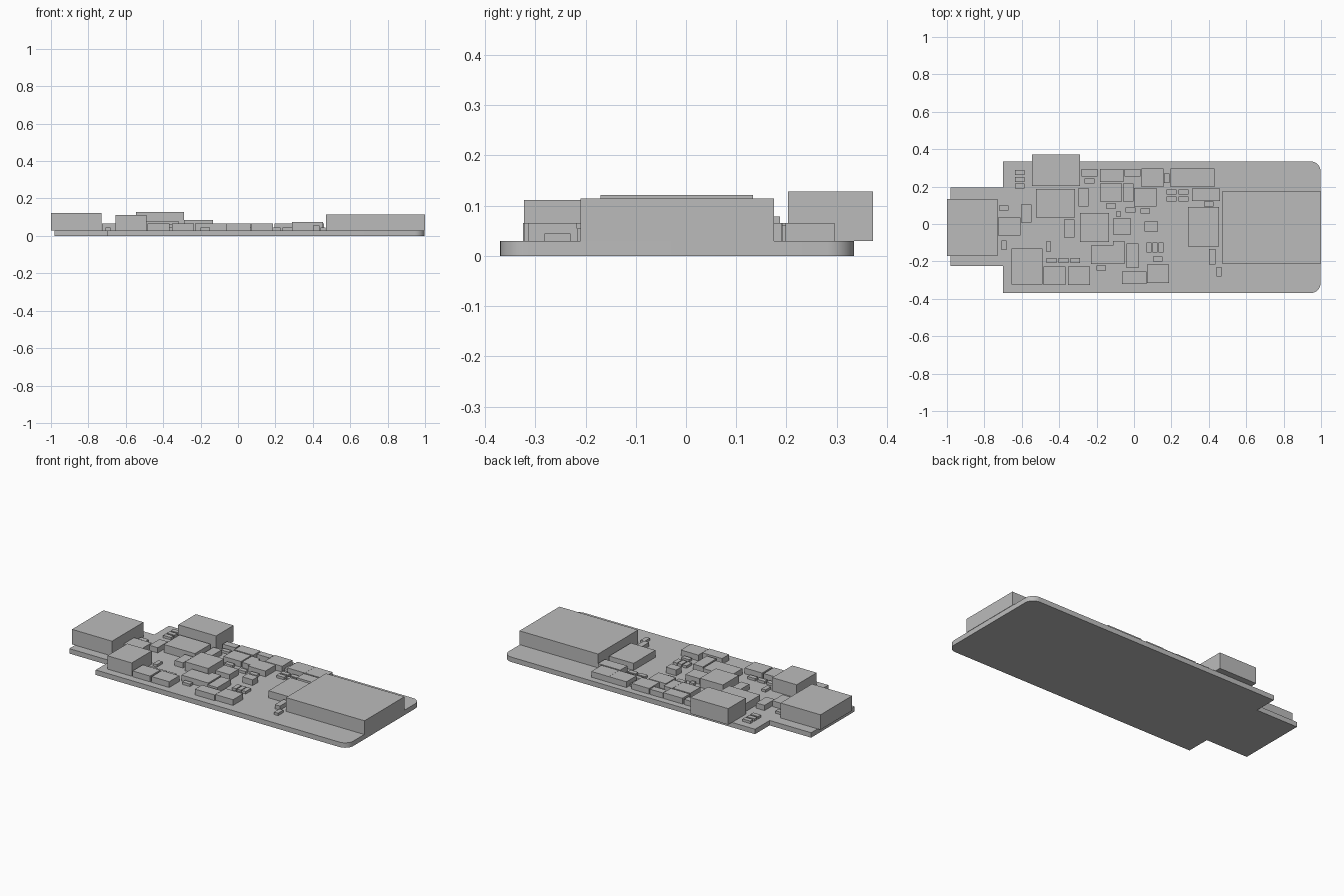
import bpy
import bmesh
import math
from mathutils import Vector

default_cube = bpy.data.objects.get("Cube")
if default_cube:
    bpy.data.objects.remove(default_cube, do_unlink=True)

# One flat grey for everything
GREY = (0.5, 0.5, 0.5, 1)
grey = bpy.data.materials.new("plain grey")
grey.use_nodes = True
grey.diffuse_color = GREY
grey.node_tree.nodes["Principled BSDF"].inputs["Base Color"].default_value = GREY

BOARD_TOP = 0.03
CHIP_TOP = 0.045
PART_TOP = 0.065


def finish(bm, name):
    """Turn a bmesh into a named grey object."""
    bmesh.ops.recalc_face_normals(bm, faces=bm.faces)
    mesh = bpy.data.meshes.new(name)
    bm.to_mesh(mesh)
    bm.free()
    mesh.materials.append(grey)
    obj = bpy.data.objects.new(name, mesh)
    bpy.context.collection.objects.link(obj)
    return obj


def block(name, left, right, front, back, top=PART_TOP):
    """Box standing on the board, given by its edges."""
    bm = bmesh.new()
    bmesh.ops.create_cube(bm, size=1)
    size = Vector((right - left, back - front, top - BOARD_TOP))
    middle = Vector((left + right, front + back, top + BOARD_TOP)) / 2
    bmesh.ops.scale(bm, vec=size, verts=bm.verts)
    bmesh.ops.translate(bm, vec=middle, verts=bm.verts)
    return finish(bm, name)


def repeat(name, width, depth, top, centres):
    """Equal boxes at several centres."""
    for number, (x, y) in enumerate(centres, start=1):
        block(f"{name}_{number}", x - width / 2, x + width / 2,
              y - depth / 2, y + depth / 2, top)


# Circuit board: stepped outline with two rounded corners at the wide end
outline = [(-0.98, -0.225), (-0.7, -0.225), (-0.7, -0.37), (0.998, -0.37),
           (0.998, 0.335), (-0.7, 0.335), (-0.7, 0.195), (-0.98, 0.195)]
bm = bmesh.new()
bm.faces.new([bm.verts.new((x, y, 0)) for x, y in outline])
wide_corners = [v for v in bm.verts if v.co.x > 0]
bmesh.ops.bevel(bm, geom=wide_corners, offset=0.055, segments=8,
                profile=0.5, affect="VERTICES")
extruded = bmesh.ops.extrude_face_region(bm, geom=list(bm.faces), use_keep_orig=True)
raised = [item for item in extruded["geom"] if isinstance(item, bmesh.types.BMVert)]
bmesh.ops.translate(bm, vec=(0, 0, BOARD_TOP), verts=raised)
board = finish(bm, "circuit_board")
bpy.ops.object.select_all(action="DESELECT")
board.select_set(True)
bpy.context.view_layer.objects.active = board
bpy.ops.object.shade_smooth_by_angle(angle=math.radians(30))

# Connectors and the other tall housings
block("large_end_connector", 0.47, 1, -0.21, 0.175, top=0.114)
block("small_end_connector", -1, -0.73, -0.17, 0.133, top=0.121)
block("back_edge_connector", -0.545, -0.29, 0.203, 0.372, top=0.128)
block("tall_inductor", -0.655, -0.49, -0.323, -0.13, top=0.111)

# Integrated circuits
block("main_processor", -0.525, -0.315, 0.035, 0.187, top=0.078)
block("memory_package", -0.29, -0.135, -0.095, 0.06, top=0.085)
block("power_controller", 0.29, 0.455, -0.12, 0.09, top=0.073)
block("sensor_package", -0.113, -0.017, -0.057, 0.03)
block("crystal_package", 0.057, 0.127, -0.04, 0.013)

# Large square capacitors
repeat("square_capacitor", 0.118, 0.098, PART_TOP, [
    (-0.667, -0.013), (-0.424, -0.276), (-0.295, -0.276),
    (0.1, 0.247), (0.253, 0.247), (0.372, 0.247),
    (-0.122, 0.168), (0.06, 0.143), (-0.172, -0.165), (0.128, -0.266)])

# Narrow capacitors standing lengthwise
repeat("narrow_capacitor", 0.056, 0.097, 0.062, [
    (-0.575, 0.057), (-0.347, -0.025), (-0.27, 0.143), (-0.03, 0.168)])

# Flat capacitors along the back edge
repeat("flat_capacitor", 0.086, 0.042, 0.062, [(-0.237, 0.274), (-0.007, 0.274)])

# Diodes and other single parts
block("back_diode", -0.183, -0.055, 0.225, 0.295)
block("front_diode", -0.065, 0.068, -0.322, -0.255)
block("side_diode", 0.31, 0.46, 0.122, 0.19)
block("left_regulator", -0.113, -0.05, -0.215, -0.09)
block("right_regulator", -0.04, 0.025, -0.235, -0.105)
block("slim_capacitor", 0.4, 0.435, -0.217, -0.133, top=0.055)

# Small resistors lying across the board, in rows and singly
across = [(-0.611, y) for y in (0.276, 0.239, 0.202)]
across += [(x, -0.194) for x in (-0.441, -0.377, -0.314)]
across += [(x, y) for x in (0.2, 0.265) for y in (0.171, 0.134)]
across += [(-0.697, 0.085), (-0.238, 0.229), (-0.123, 0.097), (-0.019, 0.074),
           (0.06, 0.069), (0.4, 0.108), (-0.175, -0.236), (0.127, -0.188)]
repeat("resistor_across", 0.052, 0.027, CHIP_TOP, across)

# Small resistors turned lengthwise
along = [(x, -0.126) for x in (0.08, 0.113, 0.145)]
along += [(-0.695, -0.113), (-0.458, -0.12), (0.175, 0.245), (0.454, -0.256)]
repeat("resistor_along", 0.027, 0.052, CHIP_TOP, along)
block("tiny_resistor", -0.097, -0.07, 0.04, 0.067, top=CHIP_TOP)
